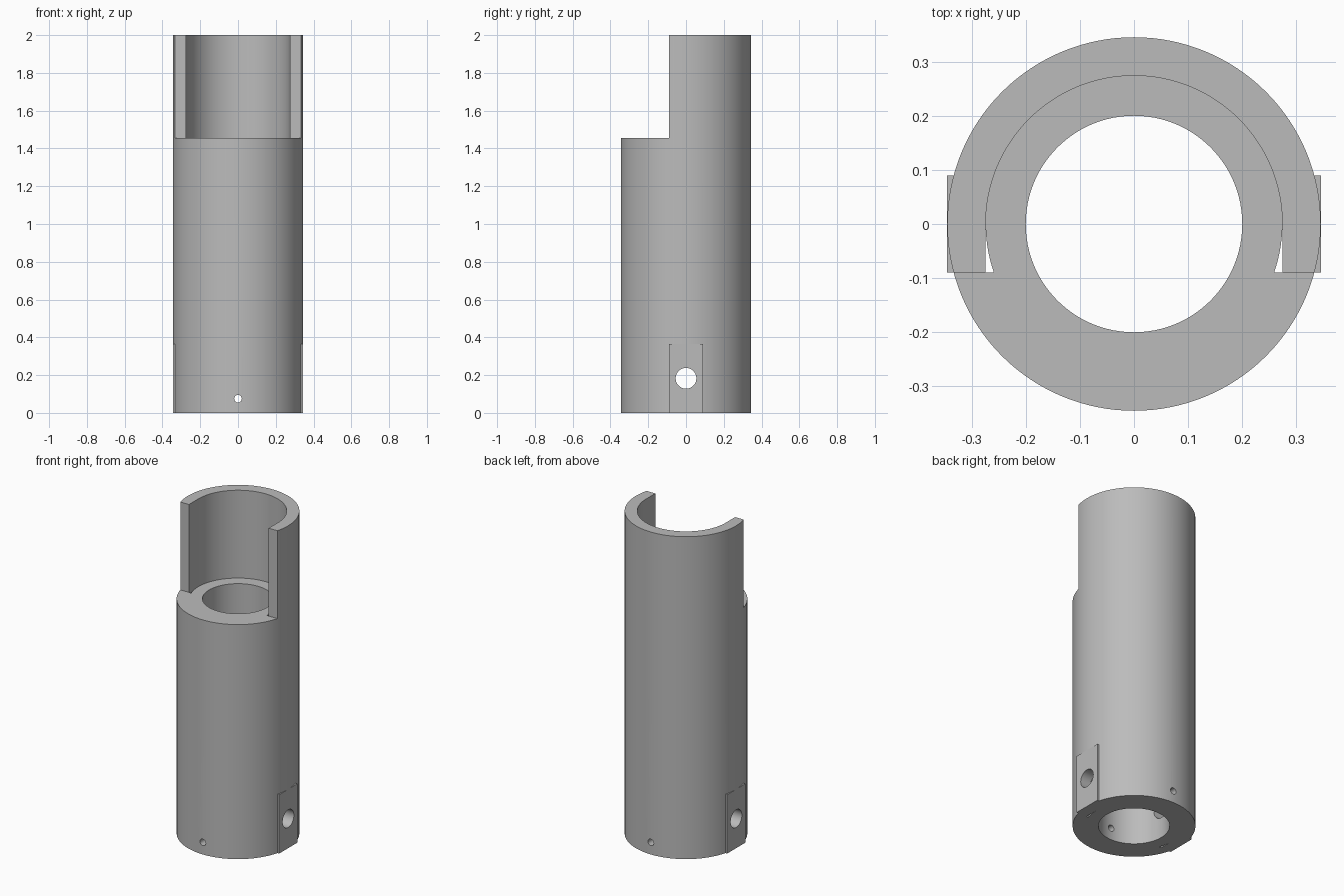
import bpy, bmesh, math
from mathutils import Matrix

cube = bpy.data.objects.get("Cube")
if cube:
    bpy.data.objects.remove(cube, do_unlink=True)

R_OUT, R_SEAT, R_BORE = 0.345, 0.274, 0.2
SHELF_Z, TOP_Z, CUT_Y = 1.455, 2.0, -0.09
PAD_TOP, PAD_HALF = 0.365, 0.09

metal = bpy.data.materials.new("plain grey")
metal.use_nodes = True
metal.diffuse_color = (0.5, 0.5, 0.5, 1)
metal.node_tree.nodes["Principled BSDF"].inputs["Base Color"].default_value = (0.5, 0.5, 0.5, 1)


def prism(name, profile, z0, z1, matrix=Matrix()):
    """Extrude a closed xy profile from z0 to z1."""
    bm = bmesh.new()
    face = bm.faces.new([bm.verts.new((x, y, z0)) for x, y in profile])
    top = bmesh.ops.extrude_face_region(bm, geom=[face])["geom"]
    bmesh.ops.translate(bm, vec=(0, 0, z1 - z0),
                        verts=[g for g in top if isinstance(g, bmesh.types.BMVert)])
    bmesh.ops.recalc_face_normals(bm, faces=bm.faces)
    bm.transform(matrix)
    mesh = bpy.data.meshes.new(name)
    bm.to_mesh(mesh)
    bm.free()
    mesh.materials.append(metal)
    ob = bpy.data.objects.new(name, mesh)
    bpy.context.collection.objects.link(ob)
    return ob


def arc(r, a0, a1, n):
    return [(r * math.cos(a0 + (a1 - a0) * i / n), r * math.sin(a0 + (a1 - a0) * i / n))
            for i in range(n + 1)]


def circle(r, n):
    return arc(r, 0, math.tau, n)[:-1]


def combine(target, tool, operation):
    """Apply one boolean and discard the tool."""
    mod = target.modifiers.new("boolean", "BOOLEAN")
    mod.operation, mod.solver, mod.object = operation, "EXACT", tool
    bpy.context.view_layer.objects.active = target
    bpy.ops.object.modifier_apply(modifier=mod.name)
    bpy.data.objects.remove(tool, do_unlink=True)


# Outer tube
body = prism("tube_body", circle(R_OUT, 128), 0, TOP_Z)

# Flat side pads at the foot
for s in (-1, 1):
    pad = [(s * 0.3, -PAD_HALF), (s * R_OUT, -PAD_HALF),
           (s * R_OUT, PAD_HALF), (s * 0.3, PAD_HALF)]
    combine(body, prism("side_pad", pad, 0, PAD_TOP), "UNION")

# Open front and round seat above the shelf
seat = arc(R_SEAT, 0, math.pi, 64) + [(-R_SEAT, CUT_Y), (-0.5, CUT_Y), (-0.5, -0.5),
                                      (0.5, -0.5), (0.5, CUT_Y), (R_SEAT, CUT_Y)]
combine(body, prism("seat_cutter", seat, SHELF_Z, TOP_Z + 0.1), "DIFFERENCE")

# Central bore
combine(body, prism("bore_cutter", circle(R_BORE, 96), -0.1, TOP_Z + 0.1), "DIFFERENCE")

# Thin wedge slots running down from the shelf
for s in (-1, 1):
    a1 = math.asin(CUT_Y / R_SEAT)
    wedge = [(s * x, y) for x, y in arc(R_SEAT, -0.04, a1, 6)]
    wedge += [(s * R_SEAT, CUT_Y), (s * R_SEAT, -0.011)]
    combine(body, prism("slot_cutter", wedge, -0.1, SHELF_Z + 0.05), "DIFFERENCE")

# Large cross hole through the pads, small pin hole front to back
for r, z, turn in ((0.055, 0.183, Matrix.Rotation(math.pi / 2, 4, "Y")),
                   (0.02, 0.075, Matrix.Rotation(math.pi / 2, 4, "X"))):
    place = Matrix.Translation((0, 0, z)) @ turn
    combine(body, prism("hole_cutter", circle(r, 32), -0.5, 0.5, place), "DIFFERENCE")

# Smooth the round walls, keep the rims crisp
bpy.ops.object.select_all(action="DESELECT")
body.select_set(True)
bpy.context.view_layer.objects.active = body
bpy.ops.object.shade_smooth_by_angle(angle=math.radians(25))
